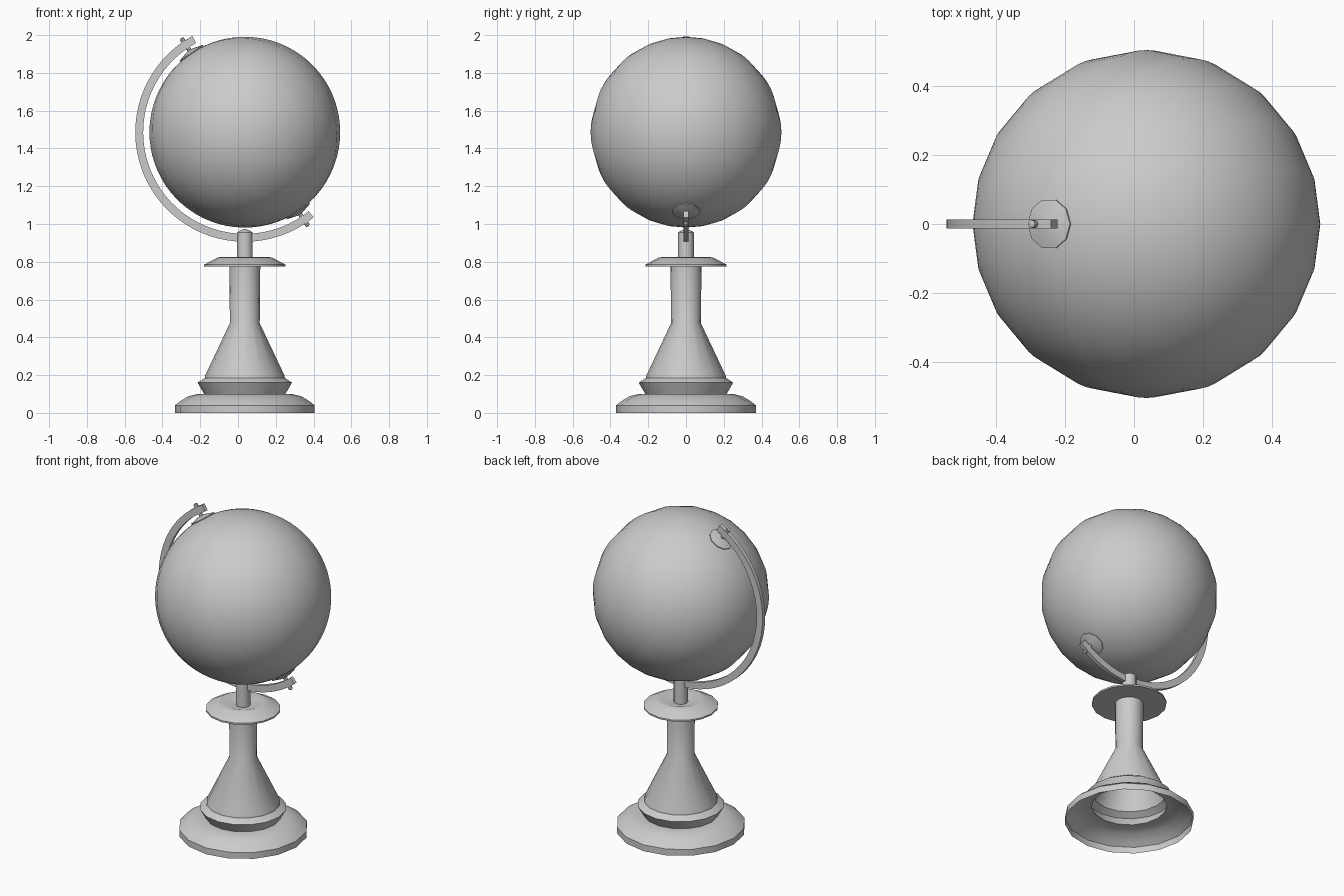
import bpy, bmesh, math
from mathutils import Matrix, Vector

if "Cube" in bpy.data.objects:
    bpy.data.objects.remove(bpy.data.objects["Cube"])

CENTRE = Vector((0.036, 0, 1.486))   # globe centre
TILT = math.radians(-34)             # axis leans towards -x
R = 0.505


def make(name, bm, matrix=None, angle=35):
    bmesh.ops.remove_doubles(bm, verts=bm.verts, dist=1e-5)
    bmesh.ops.recalc_face_normals(bm, faces=bm.faces)
    me = bpy.data.meshes.new(name)
    bm.to_mesh(me)
    bm.free()
    me.shade_smooth()
    me.set_sharp_from_angle(angle=math.radians(angle))
    ob = bpy.data.objects.new(name, me)
    bpy.context.collection.objects.link(ob)
    if matrix:
        ob.matrix_world = matrix
    return ob


def lathe(name, profile, sides, matrix=None, angle=35):
    bm = bmesh.new()
    vs = [bm.verts.new((r, 0, z)) for r, z in profile]
    es = [bm.edges.new(p) for p in zip(vs, vs[1:])]
    bmesh.ops.spin(bm, geom=vs + es, cent=(0, 0, 0), axis=(0, 0, 1),
                   angle=math.tau, steps=sides, use_duplicate=False)
    return make(name, bm, matrix, angle)


tilted = Matrix.Translation(CENTRE) @ Matrix.Rotation(TILT, 4, 'Y')
stand = Matrix.Translation((CENTRE.x, 0, 0))

# Globe: 20 meridians, fine rings
bm = bmesh.new()
bmesh.ops.create_uvsphere(bm, u_segments=20, v_segments=36, radius=R)
make("globe", bm, tilted)

# Pole caps and pivot pins at both ends of the axis
for label, flip in (("top", 0), ("bottom", math.pi)):
    m = tilted @ Matrix.Rotation(flip, 4, 'Y')
    lathe(label + "_pole_cap", [(0, 0.5), (0.074, 0.502), (0.074, 0.507),
                                (0.02, 0.522), (0, 0.522)], 10, m, 20)
    lathe(label + "_pivot_pin", [(0, 0.5), (0.012, 0.5), (0.012, 0.597),
                                 (0, 0.602)], 8, m)

# Curved arm: rectangular section swept round the globe
bm = bmesh.new()
a0, a1, n = math.radians(118.6), math.radians(309), 40
rings = []
for i in range(n + 1):
    a = a0 + (a1 - a0) * i / n
    rings.append([bm.verts.new((r * math.cos(a), y, r * math.sin(a)))
                  for r, y in ((0.538, -0.0125), (0.58, -0.0125),
                               (0.58, 0.0125), (0.538, 0.0125))])
for p, q in zip(rings, rings[1:]):
    for k in range(4):
        j = (k + 1) % 4
        bm.faces.new((p[k], p[j], q[j], q[k]))
bm.faces.new(rings[0])
bm.faces.new(rings[-1])
make("curved_arm", bm, Matrix.Translation(CENTRE))

# Pedestal: open-bottomed turned shell
lathe("pedestal", [(0.37, 0), (0.37, 0.04), (0.345, 0.06), (0.30, 0.088),
                   (0.25, 0.1), (0.215, 0.1), (0.25, 0.16), (0.212, 0.185),
                   (0.21, 0.198), (0.079, 0.475), (0.082, 0.78)],
      16, stand, 40)

# Dish on top of the column
lathe("dish", [(0, 0.775), (0.215, 0.775), (0.215, 0.785), (0.145, 0.822),
               (0.12, 0.826), (0.05, 0.805), (0, 0.805)], 16, stand, 40)

# Post gripping the arm
lathe("arm_post", [(0, 0.79), (0.042, 0.79), (0.042, 0.955), (0.025, 0.966),
                   (0, 0.975)], 12, stand)
